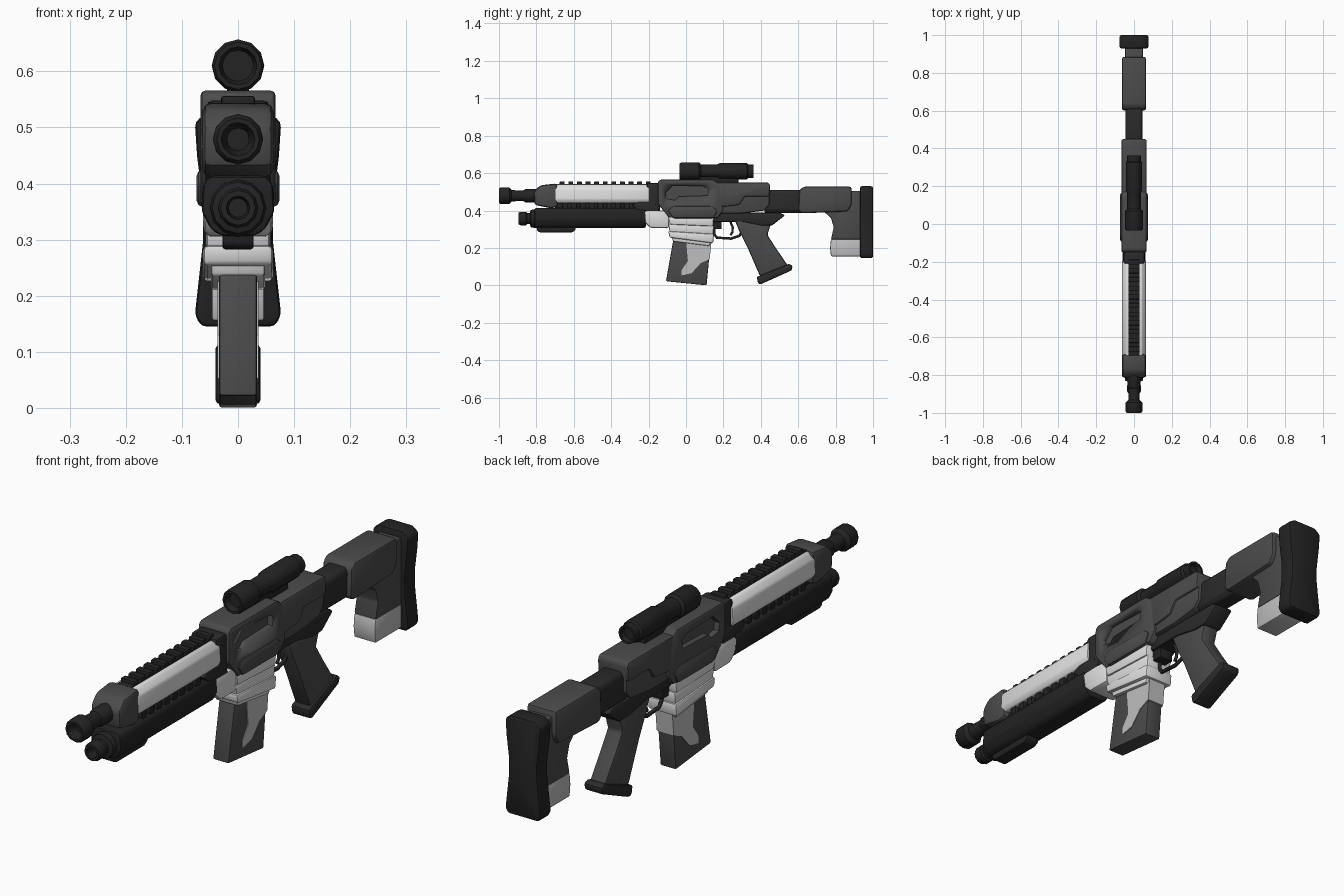
import bpy, bmesh, math
from mathutils import Vector


def material(name, v):
    m = bpy.data.materials.new(name)
    m.diffuse_color = (v, v, v, 1)
    return m


BLACK = material("soft black", 0.017)
DARK = material("dark grey", 0.024)
MID = material("mid grey", 0.07)
WHITE = material("off white", 0.75)
LIGHT = material("light grey", 0.52)


def finish(name, bm, mat, bevel=0.0, segs=2):
    """Clean up, round the hard edges and turn a bmesh into an object."""
    bmesh.ops.recalc_face_normals(bm, faces=bm.faces)
    if bevel:
        edges = [e for e in bm.edges if e.calc_face_angle(0) > math.radians(25)]
        bmesh.ops.bevel(bm, geom=edges, offset=bevel, segments=segs, profile=0.5,
                        affect='EDGES', clamp_overlap=True)
    me = bpy.data.meshes.new(name)
    bm.to_mesh(me)
    bm.free()
    me.materials.append(mat)
    ob = bpy.data.objects.new(name, me)
    bpy.context.collection.objects.link(ob)
    bpy.ops.object.select_all(action='DESELECT')
    ob.select_set(True)
    bpy.context.view_layer.objects.active = ob
    bpy.ops.object.shade_smooth_by_angle(angle=math.radians(35))
    return ob


def extrude(bm, points, offset):
    f = bm.faces.new([bm.verts.new(p) for p in points])
    g = bmesh.ops.extrude_face_region(bm, geom=[f])["geom"]
    bmesh.ops.translate(bm, vec=offset, verts=[v for v in g if isinstance(v, bmesh.types.BMVert)])


def prism(name, prof, hw, mat, bevel=0.008, x=0.0):
    """Side profile (y, z) extruded to half width hw around x."""
    bm = bmesh.new()
    extrude(bm, [(x - hw, y, z) for y, z in prof], Vector((2 * hw, 0, 0)))
    return finish(name, bm, mat, bevel)


def section(name, half, y0, y1, mat, bevel=0.008):
    """Mirrored cross-section, right half (x, z) from top to bottom, run along y."""
    bm = bmesh.new()
    ring = half + [(-x, z) for x, z in reversed(half)]
    extrude(bm, [(x, y0, z) for x, z in ring], Vector((0, y1 - y0, 0)))
    return finish(name, bm, mat, bevel)


def box(name, y0, y1, z0, z1, hw, mat, bevel=0.005):
    return prism(name, [(y0, z0), (y1, z0), (y1, z1), (y0, z1)], hw, mat, bevel)


def lathe(name, prof, zc, mat, steps=12):
    """Profile (y, radius) spun about the y axis at height zc."""
    bm = bmesh.new()
    vs = [bm.verts.new((0, y, zc + r)) for y, r in prof]
    es = [bm.edges.new(p) for p in zip(vs, vs[1:])]
    bmesh.ops.spin(bm, geom=vs + es, cent=(0, 0, zc), axis=(0, 1, 0),
                   angle=2 * math.pi, steps=steps, use_merge=True)
    bmesh.ops.remove_doubles(bm, verts=bm.verts, dist=0.0005)
    return finish(name, bm, mat)


def tube(name, path, r, mat):
    cu = bpy.data.curves.new(name, 'CURVE')
    cu.dimensions = '3D'
    cu.bevel_depth, cu.bevel_resolution, cu.use_fill_caps = r, 1, True
    sp = cu.splines.new('POLY')
    sp.points.add(len(path) - 1)
    for p, (y, z) in zip(sp.points, path):
        p.co = (0, y, z, 1)
    cu.materials.append(mat)
    ob = bpy.data.objects.new(name, cu)
    bpy.context.collection.objects.link(ob)


# --- stock ---
section("butt_pad", [(0.05, 0.53), (0.077, 0.51), (0.073, 0.45), (0.062, 0.36), (0.062, 0.3),
                     (0.077, 0.165), (0.065, 0.145)], 0.93, 1.0, BLACK, 0.01)
prism("stock_cheek", [(0.605, 0.51), (0.63, 0.528), (0.885, 0.528), (0.885, 0.43), (0.865, 0.395),
                      (0.62, 0.385), (0.6, 0.4)], 0.064, MID, 0.012)
prism("stock_leg", [(0.72, 0.41), (0.775, 0.36), (0.79, 0.31), (0.775, 0.245), (0.935, 0.245),
                    (0.935, 0.505), (0.85, 0.505)], 0.047, MID, 0.006)
prism("stock_toe", [(0.775, 0.247), (0.77, 0.2), (0.775, 0.155), (0.935, 0.155), (0.935, 0.247)],
      0.047, LIGHT, 0.006)
section("buffer_tube", [(0.035, 0.51), (0.045, 0.495), (0.045, 0.405), (0.03, 0.388)],
        0.42, 0.64, DARK, 0.006)

# --- receiver ---
receiver = prism("receiver_front", [(-0.15, 0.435), (-0.15, 0.555), (-0.135, 0.566), (0.145, 0.566),
                                    (0.185, 0.54), (0.2, 0.4), (0.17, 0.36), (-0.09, 0.36), (-0.13, 0.41)],
                 0.067, MID, 0.014)
# recessed window on both sides
for side in (-1, 1):
    cut = prism("window_cutter", [(-0.105, 0.465), (-0.11, 0.495), (-0.07, 0.535), (0.09, 0.53),
                                  (0.12, 0.515), (0.115, 0.48), (-0.04, 0.475), (-0.06, 0.455)],
                0.022, MID, 0, side * 0.067)
    cut.hide_render = True
    cut.hide_viewport = True
    mod = receiver.modifiers.new("window", 'BOOLEAN')
    mod.operation, mod.object, mod.solver = 'DIFFERENCE', cut, 'EXACT'
prism("receiver_lower_bulge", [(-0.1, 0.4), (-0.07, 0.425), (0.14, 0.425), (0.17, 0.4), (0.15, 0.358),
                               (-0.07, 0.358)], 0.074, MID, 0.012)
prism("receiver_rear", [(0.15, 0.545), (0.44, 0.545), (0.45, 0.53), (0.445, 0.43), (0.42, 0.4),
                        (0.3, 0.385), (0.15, 0.385)], 0.058, MID, 0.01)
prism("receiver_side_panel", [(0.15, 0.55), (0.44, 0.55), (0.45, 0.535), (0.445, 0.475), (0.315, 0.475),
                              (0.285, 0.43), (0.2, 0.42), (0.15, 0.44)], 0.066, MID, 0.01)
prism("lower_receiver", [(0.1, 0.39), (0.5, 0.39), (0.53, 0.375), (0.46, 0.32), (0.4, 0.32),
                         (0.3, 0.34), (0.1, 0.34)], 0.04, DARK, 0.008)
box("receiver_front_collar", -0.21, -0.14, 0.39, 0.548, 0.056, DARK, 0.01)

# --- handguard, top rail and vents ---
section("handguard", [(0.042, 0.538), (0.062, 0.515), (0.065, 0.46), (0.055, 0.44)],
        -0.70, -0.195, WHITE, 0.006)
box("top_rail", -0.70, -0.18, 0.52, 0.543, 0.03, BLACK, 0.003)
for i in range(11):
    y = -0.675 + i * 0.046
    box("rail_tooth", y, y + 0.026, 0.535, 0.556, 0.03, BLACK, 0.004)
box("vent_core", -0.70, -0.15, 0.395, 0.45, 0.038, BLACK, 0)
for i in range(8):
    y = -0.66 + i * 0.047
    box("vent_tooth", y, y + 0.03, 0.405, 0.445, 0.052, BLACK, 0.005)
prism("vent_rear_block", [(-0.29, 0.43), (-0.25, 0.45), (-0.17, 0.45), (-0.14, 0.395), (-0.25, 0.395)],
      0.058, DARK, 0.006)
prism("front_block", [(-0.81, 0.43), (-0.815, 0.5), (-0.78, 0.535), (-0.69, 0.545), (-0.685, 0.42),
                      (-0.72, 0.412)], 0.063, MID, 0.014)

# --- barrel ---
lathe("barrel", [(-0.96, 0), (-0.96, 0.02), (-1, 0.03), (-1, 0.038), (-0.99, 0.045), (-0.945, 0.045),
                 (-0.932, 0.03), (-0.87, 0.028), (-0.86, 0.035), (-0.79, 0.035), (-0.79, 0)], 0.479, BLACK)

# --- lower launcher tube ---
section("launcher_body", [(0.05, 0.414), (0.062, 0.4), (0.065, 0.35), (0.048, 0.318), (0.03, 0.307)],
        -0.81, -0.215, BLACK, 0.008)
lathe("launcher_muzzle", [(-0.85, 0), (-0.85, 0.017), (-0.895, 0.021), (-0.895, 0.031), (-0.885, 0.036),
                          (-0.855, 0.036), (-0.85, 0.03), (-0.835, 0.03), (-0.83, 0.046), (-0.8, 0.052),
                          (-0.8, 0)], 0.357, BLACK)
prism("launcher_foot", [(-0.8, 0.32), (-0.795, 0.29), (-0.78, 0.283), (-0.61, 0.283), (-0.59, 0.295),
                        (-0.59, 0.32)], 0.028, BLACK, 0.005)
prism("launcher_rear_sleeve", [(-0.245, 0.4), (-0.09, 0.4), (-0.09, 0.305), (-0.19, 0.307), (-0.22, 0.335)],
      0.061, WHITE, 0.012)

# --- magazine well: stacked sloping bands ---
for hw, (f0, f1), (r0, r1) in ((0.062, (0.37, 0.325), (0.37, 0.315)),
                               (0.057, (0.33, 0.285), (0.32, 0.27)),
                               (0.062, (0.29, 0.255), (0.275, 0.225))):
    prism("magazine_well_band", [(-0.095, f0), (0.15, r0), (0.145, r1), (-0.088, f1)], hw, WHITE, 0.008)
prism("magazine_well_lip", [(-0.08, 0.27), (0.14, 0.25), (0.125, 0.21), (-0.07, 0.235)], 0.048, WHITE, 0.006)

# --- magazine with light patch ---
prism("magazine", [(-0.065, 0.26), (0.135, 0.26), (0.11, 0.0), (-0.107, 0.022)], 0.034, MID, 0.006)
prism("magazine_patch", [(0.0, 0.24), (0.137, 0.24), (0.1265, 0.14), (0.08, 0.12), (0.03, 0.065),
                         (-0.025, 0.053), (-0.025, 0.08), (0.01, 0.13)], 0.0365, LIGHT, 0)

# --- trigger group ---
tube("trigger_guard", [(0.155, 0.35), (0.15, 0.275), (0.165, 0.255), (0.24, 0.25), (0.285, 0.265),
                       (0.3, 0.29)], 0.008, BLACK)
tube("trigger", [(0.235, 0.345), (0.25, 0.31), (0.248, 0.285), (0.238, 0.268)], 0.007, BLACK)
box("trigger_housing", 0.14, 0.19, 0.3, 0.36, 0.03, BLACK)

# --- pistol grip ---
prism("grip", [(0.26, 0.35), (0.285, 0.29), (0.33, 0.2), (0.395, 0.05), (0.545, 0.105), (0.48, 0.2),
               (0.435, 0.27), (0.455, 0.33), (0.43, 0.36)], 0.034, MID, 0.01)
prism("grip_base", [(0.378, 0.045), (0.385, 0.01), (0.4, 0.006), (0.565, 0.08), (0.57, 0.105),
                    (0.55, 0.115)], 0.04, DARK, 0.008)

# --- scope ---
lathe("scope", [(-0.01, 0), (-0.01, 0.028), (-0.035, 0.034), (-0.035, 0.042), (-0.025, 0.047),
                (0.07, 0.047), (0.08, 0.036), (0.165, 0.036), (0.18, 0.043), (0.325, 0.043),
                (0.332, 0.036), (0.362, 0.036), (0.362, 0.028), (0.345, 0.024), (0.345, 0)], 0.61, BLACK)
box("scope_mount", 0.02, 0.28, 0.54, 0.585, 0.02, BLACK)
